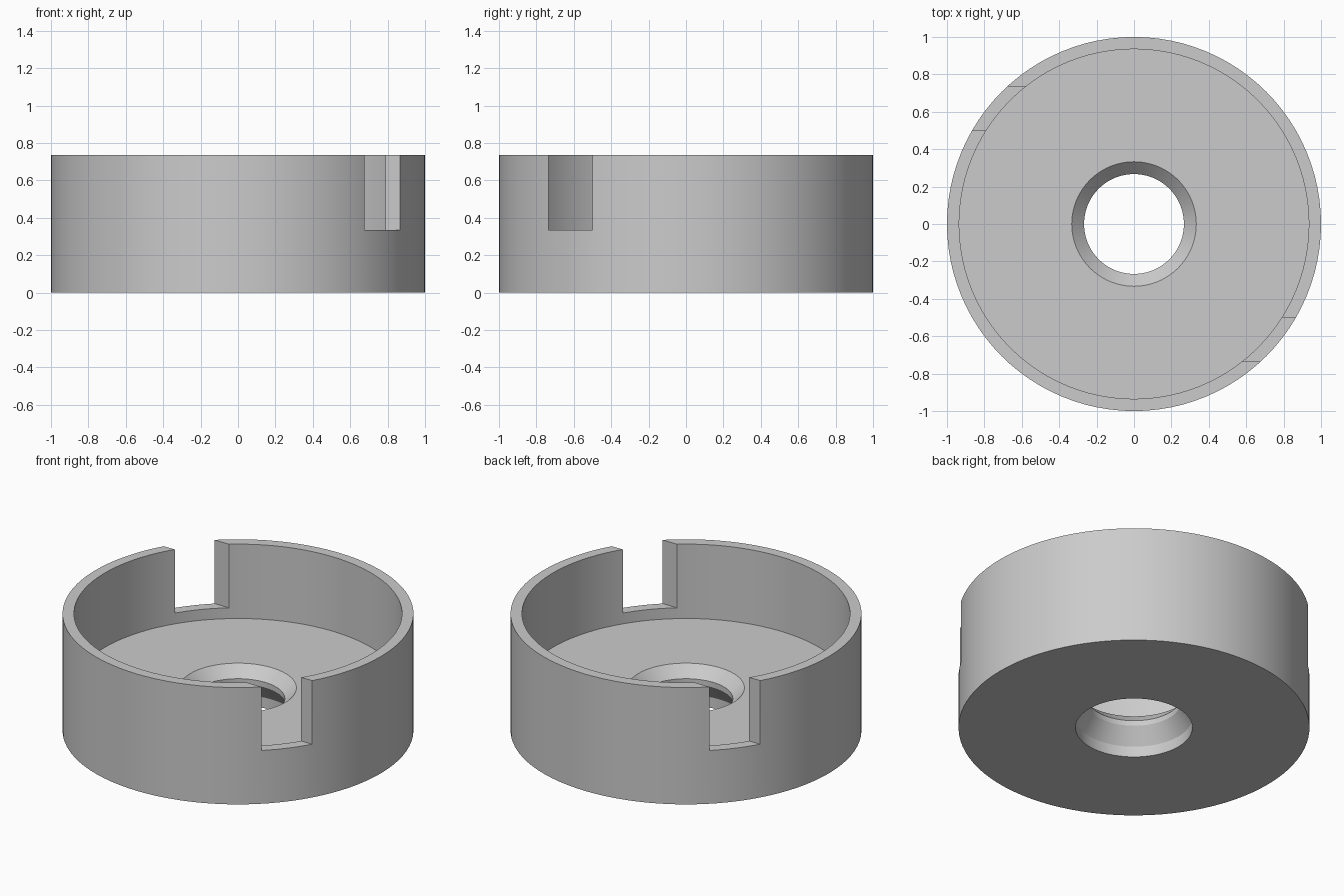
import bpy
import bmesh
import math

SEGMENTS = 96

cube = bpy.data.objects.get("Cube")
if cube:
    bpy.data.objects.remove(cube, do_unlink=True)

grey = bpy.data.materials.new("plain grey")
grey.use_nodes = True
colour = (0.6, 0.6, 0.6, 1)
grey.diffuse_color = colour
grey.node_tree.nodes["Principled BSDF"].inputs["Base Color"].default_value = colour


def add_object(name, bm):
    bmesh.ops.recalc_face_normals(bm, faces=bm.faces)
    mesh = bpy.data.meshes.new(name)
    bm.to_mesh(mesh)
    bm.free()
    mesh.materials.append(grey)
    obj = bpy.data.objects.new(name, mesh)
    bpy.context.collection.objects.link(obj)
    return obj


def lathe(name, profile):
    """Turn a closed (radius, height) profile around the z axis."""
    bm = bmesh.new()
    rings = []
    for i in range(SEGMENTS):
        a = math.tau * i / SEGMENTS
        rings.append([bm.verts.new((r * math.cos(a), r * math.sin(a), z))
                      for r, z in profile])
    n = len(profile)
    for i, ring in enumerate(rings):
        after = rings[(i + 1) % SEGMENTS]
        for j in range(n):
            k = (j + 1) % n
            bm.faces.new((ring[j], after[j], after[k], ring[k]))
    return add_object(name, bm)


def box(name, low, high):
    bm = bmesh.new()
    bmesh.ops.create_cube(bm, size=1)
    for v in bm.verts:
        v.co = [lo + (c + 0.5) * (hi - lo) for c, lo, hi in zip(v.co, low, high)]
    return add_object(name, bm)


# Round cup with a thick floor and a hole countersunk from both sides
cup = lathe("round_cup", [
    (1, 0), (1, 0.735), (0.935, 0.735), (0.935, 0.267),
    (0.333, 0.267), (0.267, 0.2), (0.267, 0.167),
    (0.333, 0.067), (0.333, 0)])

# Two opposite slots through the wall
for name, side in (("front_slot_cutter", 1), ("back_slot_cutter", -1)):
    xs = sorted((0.4 * side, 1.1 * side))
    ys = sorted((-0.735 * side, -0.5 * side))
    cutter = box(name, (xs[0], ys[0], 0.335), (xs[1], ys[1], 1))
    cutter.hide_render = True
    cutter.hide_set(True)
    cut = cup.modifiers.new(name, 'BOOLEAN')
    cut.operation = 'DIFFERENCE'
    cut.solver = 'EXACT'
    cut.object = cutter

# Apply the cuts, then shade the curved walls smooth
bpy.ops.object.select_all(action='DESELECT')
bpy.context.view_layer.objects.active = cup
cup.select_set(True)
for name in [m.name for m in cup.modifiers]:
    bpy.ops.object.modifier_apply(modifier=name)
bpy.ops.object.shade_smooth_by_angle(angle=math.radians(25))
for obj in [o for o in bpy.data.objects if o.name.endswith("slot_cutter")]:
    bpy.data.objects.remove(obj, do_unlink=True)
